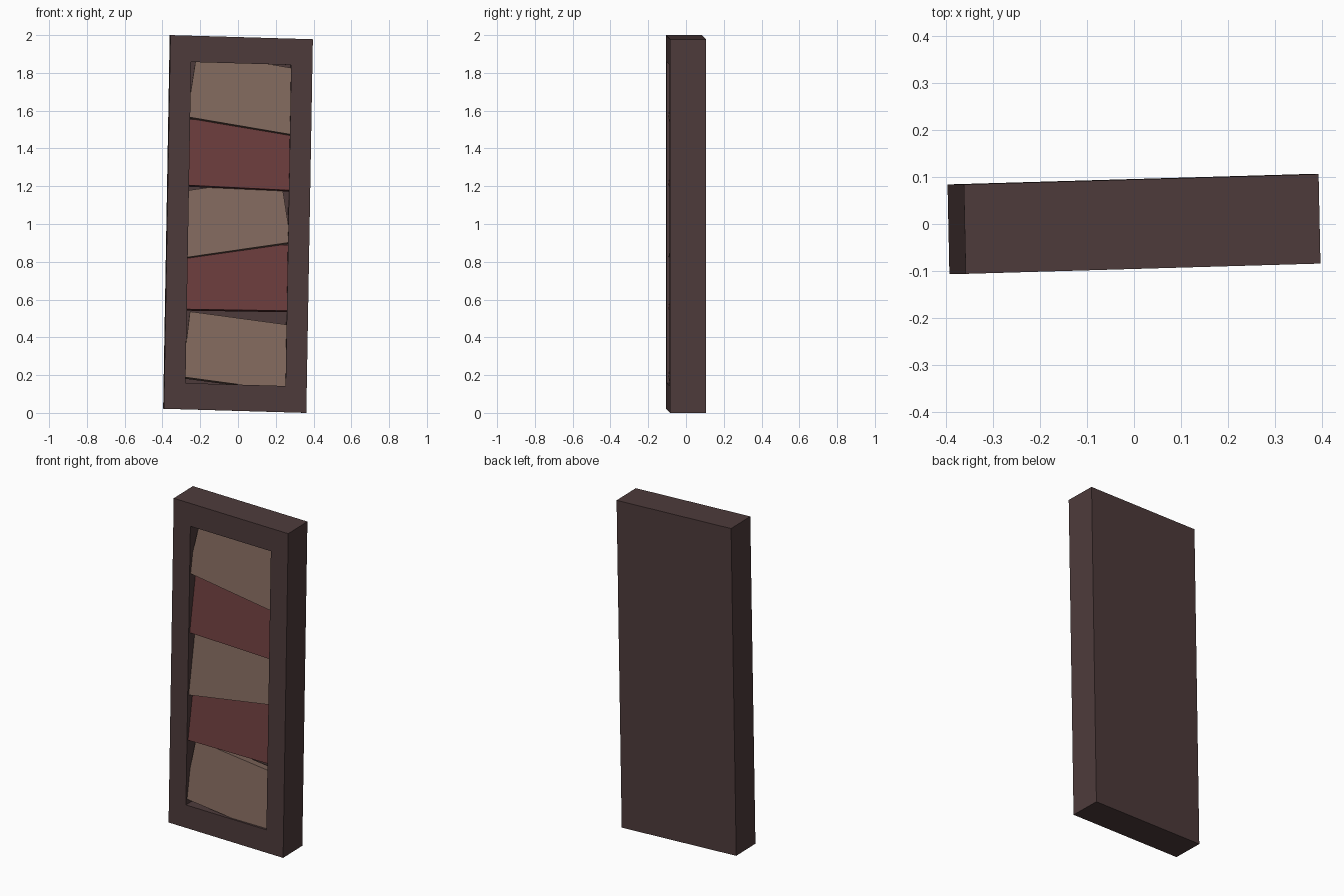
import bpy
import bmesh
from math import atan, radians
from mathutils import Matrix, Vector

cube = bpy.data.objects.get("Cube")
if cube:
    bpy.data.objects.remove(cube, do_unlink=True)


def make_material(name, color):
    mat = bpy.data.materials.new(name)
    mat.use_nodes = True
    mat.diffuse_color = (*color, 1)
    mat.node_tree.nodes["Principled BSDF"].inputs["Base Color"].default_value = (*color, 1)
    return mat


dark_wood = make_material("dark_wood", (0.076, 0.044, 0.044))
tan_wood = make_material("tan_wood", (0.216, 0.136, 0.107))
red_wood = make_material("red_wood", (0.144, 0.045, 0.045))

# Slight lean and twist shared by the whole shutter
lean = Matrix(((1, -0.021, 0.0175, 0),
               (0.029, 1, 0, 0),
               (-0.029, 0, 1, 1),
               (0, 0, 0, 1)))


def add_object(name, bm, mat):
    bmesh.ops.recalc_face_normals(bm, faces=bm.faces)
    mesh = bpy.data.meshes.new(name)
    bm.to_mesh(mesh)
    bm.free()
    mesh.materials.append(mat)
    obj = bpy.data.objects.new(name, mesh)
    bpy.context.collection.objects.link(obj)
    return obj


def box(size, offset=(0, 0, 0)):
    bm = bmesh.new()
    bmesh.ops.create_cube(bm, size=1)
    bmesh.ops.scale(bm, vec=size, verts=bm.verts)
    bmesh.ops.translate(bm, vec=offset, verts=bm.verts)
    return bm


# Frame: a solid slab with a rectangular recess in the front
WIDTH, DEPTH, HEIGHT = 0.754, 0.19, 1.978
OPENING = Vector((0.53, 0, 1.70))
RECESS = 0.125

bm = box((WIDTH, DEPTH, HEIGHT))
front = min(bm.faces, key=lambda f: f.calc_center_median().y)
bmesh.ops.inset_individual(bm, faces=[front], thickness=0.1)
for v in front.verts:
    v.co.x = OPENING.x / 2 * (1 if v.co.x > 0 else -1)
    v.co.z = OPENING.z / 2 * (1 if v.co.z > 0 else -1)
pocket = bmesh.ops.extrude_discrete_faces(bm, faces=[front])["faces"][0]
bmesh.ops.translate(bm, vec=(0, RECESS, 0), verts=pocket.verts)
bm.transform(lean)
add_object("frame", bm, dark_wood)

# Slats: overlapping crooked boards, each leaning back at its top
# (height of lower front edge, sideways slope)
slats = [(1.52, -0.17), (1.192, -0.05), (0.863, 0.145), (0.545, -0.015), (0.153, -0.135)]
LENGTH, THICK = 0.352, 0.055

for i, (z, slope) in enumerate(slats):
    bm = box((0.57, THICK, LENGTH), (0, THICK / 2, LENGTH / 2))
    place = (Matrix.Translation((0, 0.01 - DEPTH / 2, z - 1))
             @ Matrix.Rotation(-atan(slope + 0.029), 4, 'Y')
             @ Matrix.Rotation(radians(-8.2), 4, 'X'))
    bm.transform(lean @ place)
    add_object(f"slat_{i + 1}", bm, red_wood if i % 2 else tan_wood)
